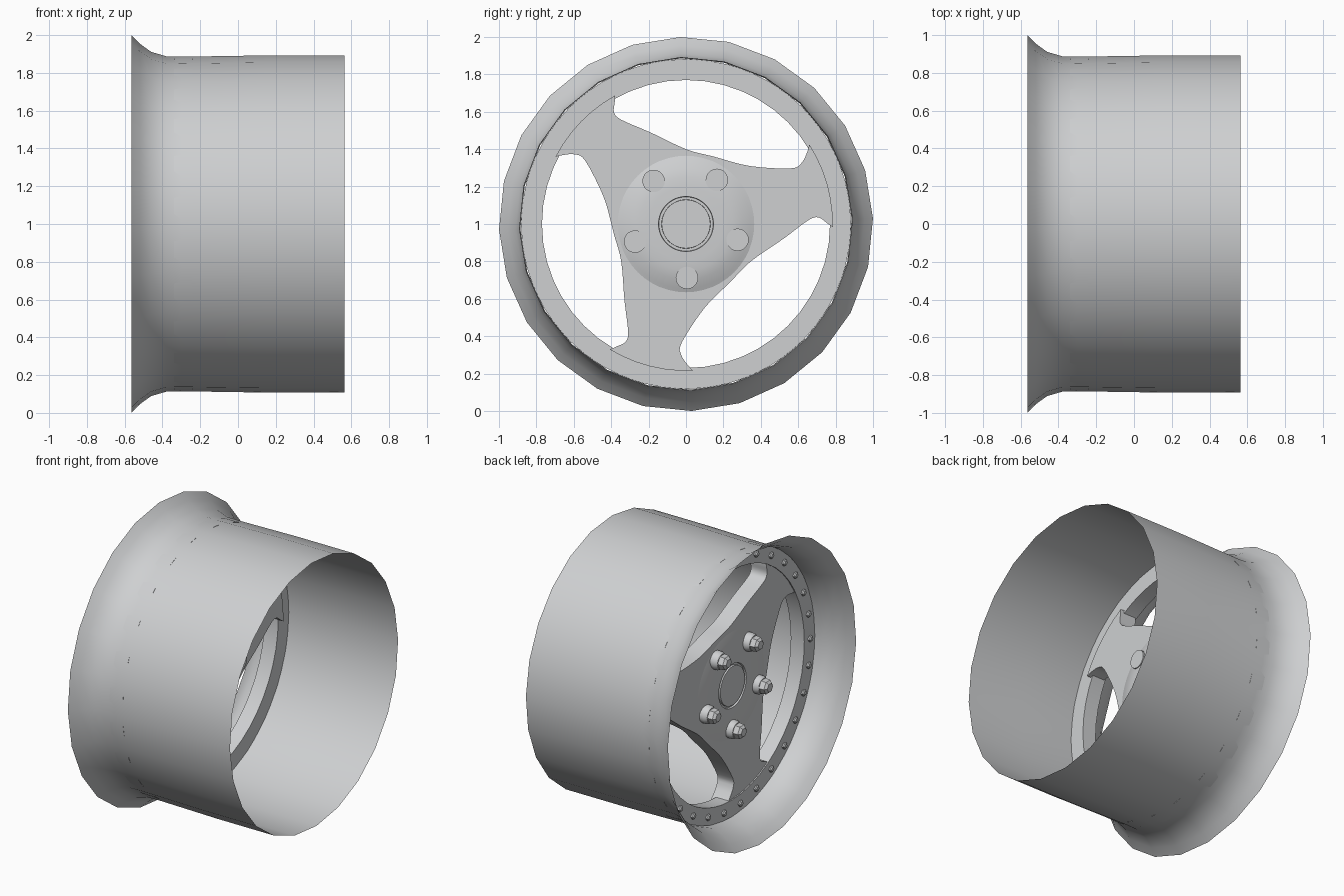
import bpy, bmesh
from math import sin, cos, radians, pi
from mathutils import Vector

cube = bpy.data.objects.get("Cube")
if cube:
    bpy.data.objects.remove(cube)

metal = bpy.data.materials.new("light_grey_metal")
metal.use_nodes = True
grey = (0.62, 0.63, 0.64, 1)
metal.diffuse_color = grey
metal.node_tree.nodes["Principled BSDF"].inputs["Base Color"].default_value = grey

AXLE_Z = 1.0


def polar(r, angle):
    return Vector((0, r * cos(angle), r * sin(angle)))


def finish(bm, name):
    """Turn the bmesh into a shaded object on the axle."""
    bmesh.ops.remove_doubles(bm, verts=bm.verts, dist=0.0001)
    bmesh.ops.recalc_face_normals(bm, faces=bm.faces)
    mesh = bpy.data.meshes.new(name)
    bm.to_mesh(mesh)
    bm.free()
    mesh.shade_smooth()
    mesh.set_sharp_from_angle(angle=radians(32))
    mesh.materials.append(metal)
    obj = bpy.data.objects.new(name, mesh)
    obj.location.z = AXLE_Z
    bpy.context.collection.objects.link(obj)
    return obj


def lathe(name, profile, sides, centres=(Vector(),), phase=0.0, closed=False):
    """Spin an (x, radius) profile about x, once for each centre."""
    bm = bmesh.new()
    for c in centres:
        rings = [[bm.verts.new(c + Vector((x, 0, 0)) + polar(r, phase + 2 * pi * i / sides))
                  for i in range(sides)] for x, r in profile]
        pairs = list(zip(rings, rings[1:]))
        if closed:
            pairs.append((rings[-1], rings[0]))
        for a, b in pairs:
            for i in range(sides):
                j = (i + 1) % sides
                bm.faces.new((a[i], a[j], b[j], b[i]))
    return finish(bm, name)


def circle_of(count, r, start=0.0):
    return [polar(r, start + 2 * pi * i / count) for i in range(count)]


def smooth_path(points, steps=4):
    """Catmull-Rom curve through the points."""
    pts = [points[0]] + points + [points[-1]]
    out = []
    for p, q, r, s in zip(pts, pts[1:], pts[2:], pts[3:]):
        for k in range(steps):
            t = k / steps
            out.append(0.5 * (2 * q + (r - p) * t + (2 * p - 5 * q + 4 * r - s) * t * t
                              + (3 * q - p - 3 * r + s) * t ** 3))
    return out + [points[-1]]


# Thin open barrel with its flared lip
lathe("barrel", [(-0.565, 1.0), (-0.52, 0.955), (-0.46, 0.912), (-0.38, 0.888),
                 (-0.3, 0.886), (0.15, 0.893), (0.565, 0.893)],
      24, phase=radians(1.7))

# Mounting ring with its row of small bolts
lathe("mounting_ring", [(-0.34, 0.77), (-0.34, 0.882), (-0.24, 0.882), (-0.24, 0.77)],
      48, closed=True)
lathe("ring_bolts", [(-0.335, 0.021), (-0.35, 0.021), (-0.357, 0.014), (-0.357, 0)],
      6, circle_of(30, 0.828))

# Three-spoke spider: the edge of one window (radius, degrees), repeated
window_edge = [(0.785, -43.5), (0.755, -45.5), (0.70, -48.4), (0.633, -48.3),
               (0.46, -33.9), (0.39, -8.9), (0.40, 13.7), (0.525, 34.9),
               (0.655, 45.5), (0.71, 46.5), (0.755, 44), (0.785, 42.5)]
outline = []
for k in range(3):
    mid = 76.3 + 120 * k
    outline += smooth_path([polar(r, radians(mid + a)) for r, a in window_edge])
    # rounded spoke end beside the window
    outline += [polar(0.785, radians(mid + 42.5 + 34 * i / 6)) for i in range(1, 6)]
bm = bmesh.new()
face = bm.faces.new([bm.verts.new(p + Vector((-0.332, 0, 0))) for p in outline])
extruded = bmesh.ops.extrude_face_region(bm, geom=[face], use_keep_orig=True)
bmesh.ops.translate(bm, vec=(0.12, 0, 0),
                    verts=[v for v in extruded["geom"] if isinstance(v, bmesh.types.BMVert)])
bmesh.ops.triangulate(bm, faces=[f for f in bm.faces if len(f.verts) > 4])
finish(bm, "spokes")

# Hub: low dome on both sides with a groove around the centre cap
lathe("hub", [(-0.346, 0), (-0.346, 0.13), (-0.334, 0.132), (-0.334, 0.143), (-0.346, 0.146),
              (-0.345, 0.26), (-0.34, 0.31), (-0.331, 0.36),
              (-0.211, 0.365), (-0.203, 0.345), (-0.185, 0.30), (-0.175, 0.25), (-0.172, 0.2),
              (-0.17, 0.147), (-0.19, 0.145), (-0.19, 0.131), (-0.171, 0.13), (-0.171, 0)], 48)

# Five wheel nuts: round collar, hexagonal head, stud end on the inner side
lugs = circle_of(5, 0.288, radians(-89))
lathe("nut_collars", [(-0.335, 0.06), (-0.365, 0.06), (-0.385, 0.05), (-0.385, 0)], 20, lugs)
lathe("nut_heads", [(-0.38, 0.05), (-0.42, 0.046), (-0.435, 0.03), (-0.435, 0)], 6, lugs)
lathe("stud_ends", [(-0.2, 0.06), (-0.168, 0.06), (-0.168, 0)], 20, lugs)
